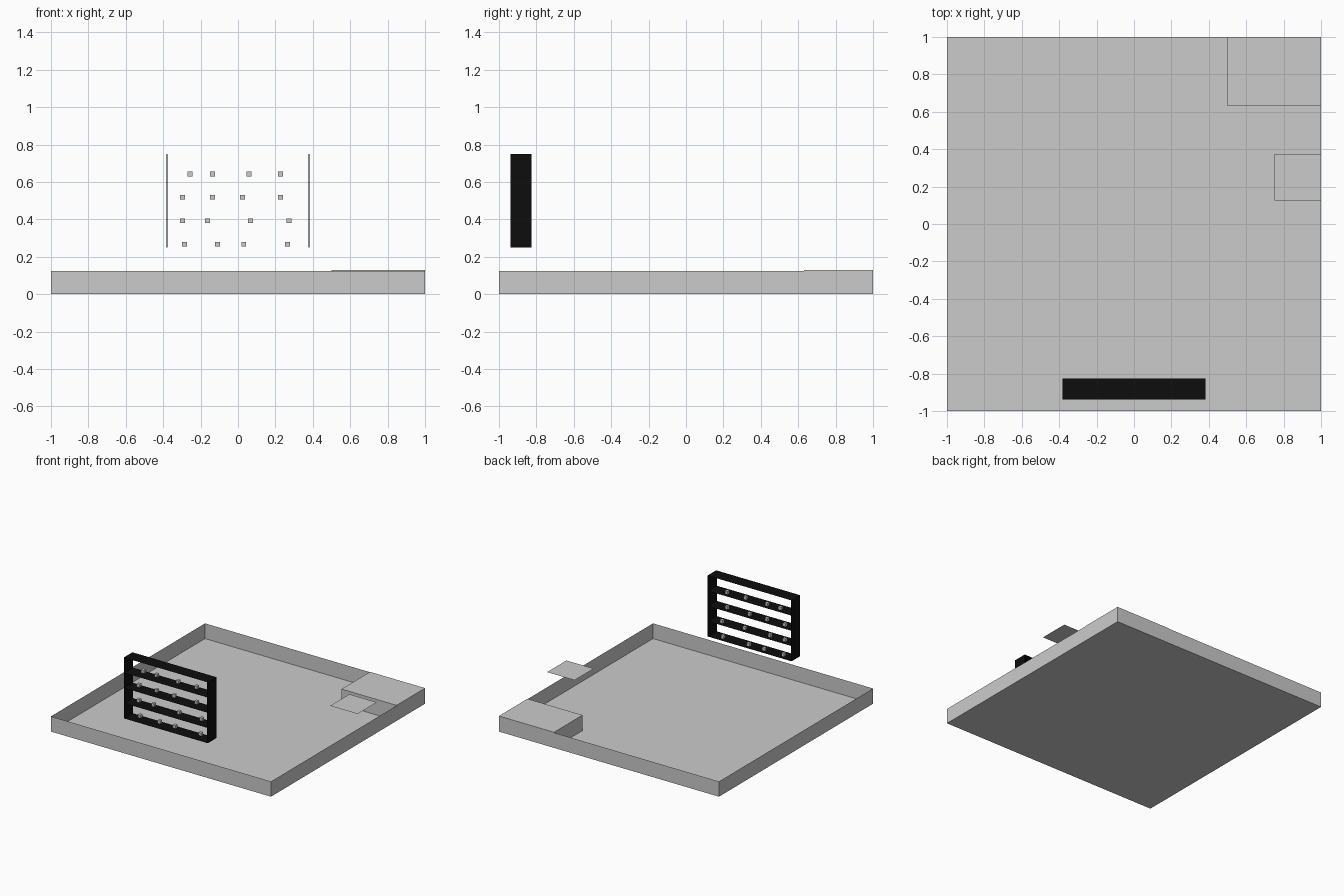
import bpy, bmesh
from mathutils import Vector

if "Cube" in bpy.data.objects:
    bpy.data.objects.remove(bpy.data.objects["Cube"])


def material(name, value):
    m = bpy.data.materials.new(name)
    m.diffuse_color = (value, value, value, 1)
    m.use_nodes = True
    m.node_tree.nodes["Principled BSDF"].inputs["Base Color"].default_value = m.diffuse_color
    return m


GREY = material("light grey", 0.6)
BLACK = material("black", 0.004)


def finish(name, bm, mat):
    me = bpy.data.meshes.new(name)
    bm.to_mesh(me)
    bm.free()
    me.materials.append(mat)
    ob = bpy.data.objects.new(name, me)
    bpy.context.collection.objects.link(ob)
    return ob


def box(name, lo, hi, mat, drop=()):
    """Box from corner to corner; faces pointing along 'drop' are left open."""
    bm = bmesh.new()
    bmesh.ops.create_cube(bm, size=1)
    open_faces = [f for f in bm.faces
                  if any(f.normal.dot(Vector(d)) > 0.9 for d in drop)]
    bmesh.ops.delete(bm, geom=open_faces, context='FACES')
    for v in bm.verts:
        v.co = [l + (c + 0.5) * (h - l) for l, h, c in zip(lo, hi, v.co)]
    return finish(name, bm, mat)


def sheet(name, x0, x1, y0, y1, z, mat):
    bm = bmesh.new()
    bm.faces.new([bm.verts.new(p) for p in
                  ((x0, y0, z), (x1, y0, z), (x1, y1, z), (x0, y1, z))])
    return finish(name, bm, mat)


# Room: floor with four thin low walls, open on top
box("room", (-1, -1, 0), (1, 1, 0.125), GREY, drop=[(0, 0, 1)])

# Raised corner block and the floating wall shelf
box("corner_block", (0.5, 0.63, 0), (1, 1, 0.128), GREY, drop=[(0, 0, -1)])
sheet("wall_shelf", 0.75, 1, 0.125, 0.375, 0.25, GREY)

# Square mats lying on the floor
for i, (x, y) in enumerate([(-0.12, 0.22), (0.18, -0.66), (-0.62, -0.53)]):
    sheet(f"floor_mat_{i + 1}", x, x + 0.24, y, y + 0.24, 0.001, GREY)

# Display rack: two side panels, a top and four shelves
Y0, Y1 = -0.9375, -0.825
for side, x in (("left", -0.382), ("right", 0.376)):
    box(f"rack_side_{side}", (x, Y0, 0.25), (x + 0.006, Y1, 0.75), BLACK)
sheet("rack_top", -0.38, 0.38, Y0, Y1, 0.75, BLACK)

# Small cubes standing on each shelf
rows = [
    (0.25, (-0.286, -0.11, 0.03, 0.265)),
    (0.375, (-0.297, -0.163, 0.067, 0.273)),
    (0.5, (-0.297, -0.136, 0.024, 0.227)),
    (0.625, (-0.257, -0.136, 0.059, 0.227)),
]
H = 0.0125
for r, (z, xs) in enumerate(rows):
    sheet(f"rack_shelf_{r + 1}", -0.38, 0.38, Y0, Y1, z, BLACK)
    for c, x in enumerate(xs):
        box(f"cube_{r + 1}_{c + 1}", (x - H, -0.86 - H, z + 0.005),
            (x + H, -0.86 + H, z + 0.03), GREY)
